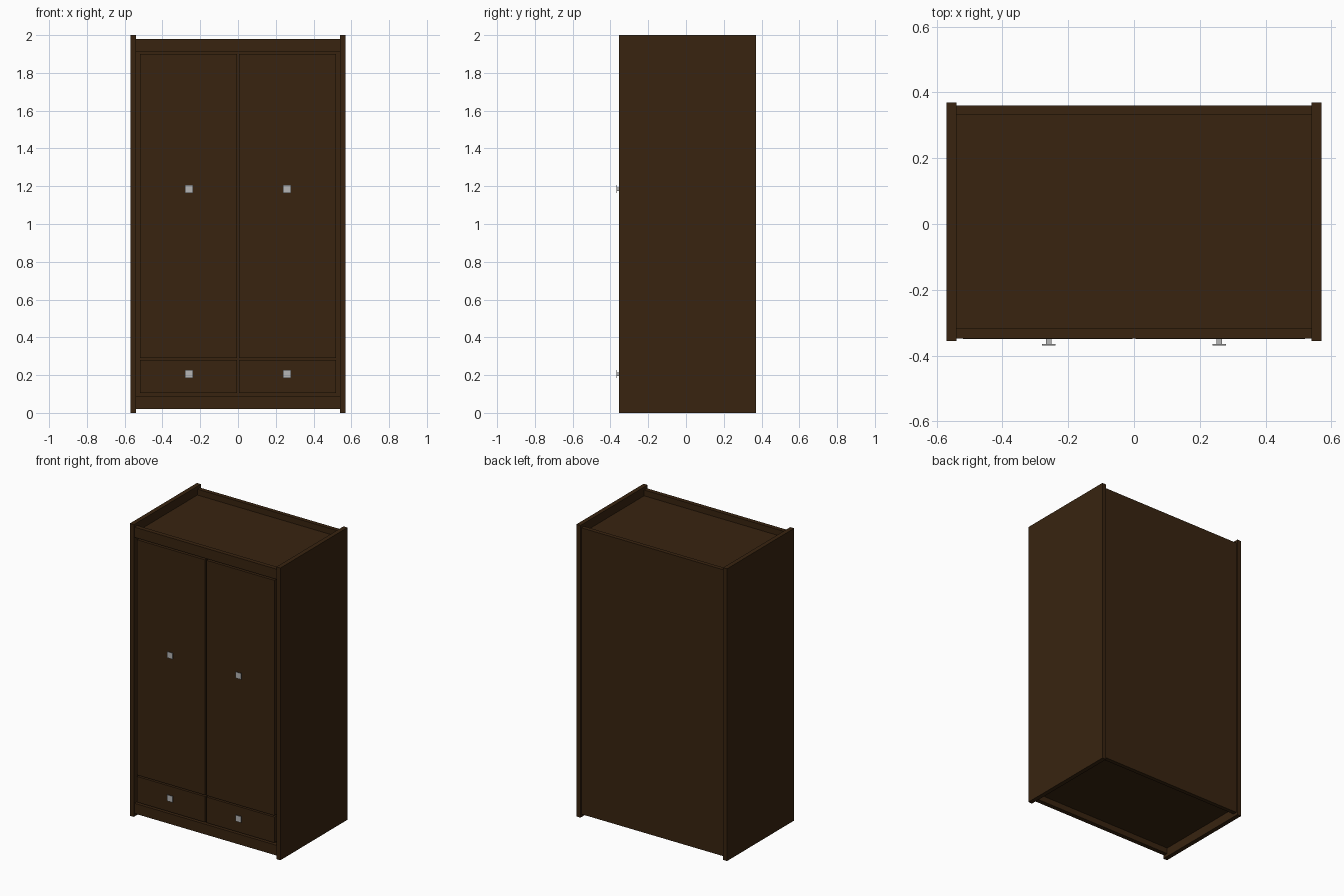
import bpy, bmesh

if "Cube" in bpy.data.objects:
    bpy.data.objects.remove(bpy.data.objects["Cube"])


def material(name, rgb):
    m = bpy.data.materials.new(name)
    m.diffuse_color = (*rgb, 1)
    m.use_nodes = True
    m.node_tree.nodes["Principled BSDF"].inputs["Base Color"].default_value = m.diffuse_color
    return m


wood = material("dark brown wood", (0.040, 0.0176, 0.005))
metal = material("grey metal", (0.47, 0.47, 0.47))


def box(name, x, y, z, mat=wood):
    """Axis-aligned box from (min, max) ranges."""
    bm = bmesh.new()
    bmesh.ops.create_cube(bm, size=1)
    for v in bm.verts:
        v.co = [r[0] if c < 0 else r[1] for c, r in zip(v.co, (x, y, z))]
    me = bpy.data.meshes.new(name)
    bm.to_mesh(me)
    bm.free()
    me.materials.append(mat)
    ob = bpy.data.objects.new(name, me)
    bpy.context.collection.objects.link(ob)
    return ob


def pair(name, x, y, z, mat=wood):
    """Box on the right and its mirror on the left."""
    box("right_" + name, x, y, z, mat)
    box("left_" + name, (-x[1], -x[0]), y, z, mat)


IN = (-0.54, 0.54)

# Carcass
pair("side_panel", (0.54, 0.57), (-0.356, 0.37), (0, 2))
box("back_panel", IN, (0.332, 0.36), (0.02, 1.98))
box("top_panel", IN, (-0.286, 0.332), (1.91, 1.94))
box("bottom_panel", IN, (-0.286, 0.332), (0.06, 0.09))
box("inner_front_frame", IN, (-0.318, -0.286), (0.06, 1.94))

# Front rails
box("top_rail", IN, (-0.348, -0.318), (1.91, 1.98))
box("bottom_rail", IN, (-0.348, -0.318), (0.02, 0.09))

# Doors and drawers
pair("door", (0.005, 0.52), (-0.35, -0.318), (0.29, 1.90))
pair("drawer_front", (0.005, 0.52), (-0.35, -0.318), (0.104, 0.28))

# Square handles with short stems
for part, z in (("door", 1.185), ("drawer", 0.205)):
    pair(part + "_handle_stem", (0.25, 0.268), (-0.364, -0.35), (z - 0.009, z + 0.009), metal)
    pair(part + "_handle_plate", (0.238, 0.28), (-0.369, -0.364), (z - 0.021, z + 0.021), metal)
